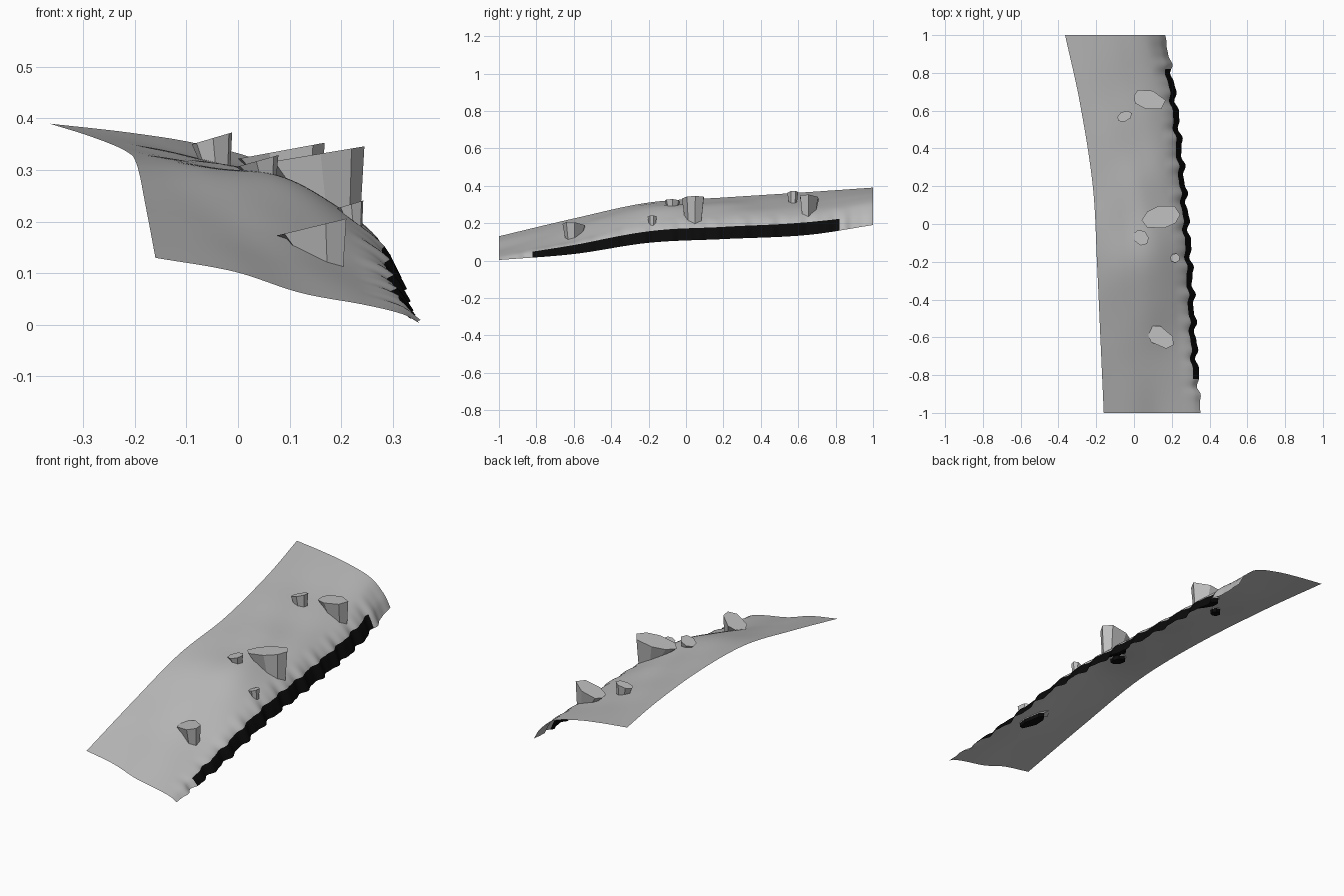
import bpy, bmesh, math
from mathutils import Vector

if "Cube" in bpy.data.objects:
    bpy.data.objects.remove(bpy.data.objects["Cube"])


def material(name, value):
    m = bpy.data.materials.new(name)
    m.diffuse_color = (value, value, value, 1)
    m.use_nodes = True
    m.node_tree.nodes["Principled BSDF"].inputs["Base Color"].default_value = m.diffuse_color
    return m


GROUND = material("ground grey", 0.5)
ROCK = material("rock grey", 0.52)
BLACK = material("cliff black", 0.003)


def curve(keys, vals, p):
    """Smooth interpolation through a few key values."""
    n = len(keys)
    i = 0
    while i < n - 2 and p > keys[i + 1]:
        i += 1

    def slope(k):
        a, b = max(k - 1, 0), min(k + 1, n - 1)
        return (vals[b] - vals[a]) / (keys[b] - keys[a])
    h = keys[i + 1] - keys[i]
    s = (p - keys[i]) / h
    return ((2*s**3 - 3*s*s + 1) * vals[i] + (s**3 - 2*s*s + s) * h * slope(i)
            + (3*s*s - 2*s**3) * vals[i + 1] + (s**3 - s*s) * h * slope(i + 1))


# Slope shape: edges and heights at six cross-sections
YS = (-1, -0.6, -0.2, 0.2, 0.65, 1)
LEFT = (-0.16, -0.178, -0.196, -0.218, -0.288, -0.365)
RIGHT = (0.352, 0.328, 0.305, 0.272, 0.225, 0.165)
TS = (0, 0.3, 0.55, 0.8, 0.94, 1)
HEIGHTS = (
    (0.13, 0.103, 0.062, 0.038, 0.020, 0.003),
    (0.225, 0.195, 0.160, 0.112, 0.083, 0.035),
    (0.31, 0.295, 0.278, 0.215, 0.157, 0.095),
    (0.337, 0.315, 0.290, 0.235, 0.180, 0.115),
    (0.366, 0.338, 0.306, 0.262, 0.205, 0.137),
    (0.39, 0.372, 0.350, 0.310, 0.245, 0.19),
)


def ground_z(t, y):
    z = curve(YS, [curve(TS, row, t) for row in HEIGHTS], y)
    fade = math.sin(math.pi * t) * (1 - y * y)
    return z + 0.004 * fade * math.sin(13 * y + 5 * t) * math.cos(9 * t - 4 * y)


def ground_at(x, y):
    l, r = curve(YS, LEFT, y), curve(YS, RIGHT, y)
    return ground_z(min(max((x - l) / (r - l), 0), 1), y)


def ripple(y):
    """Uneven outer rim of the cliff."""
    return 0.008 * math.sin(46 * y) + 0.004 * math.sin(83 * y + 1)


def finish(bm, name, mats):
    me = bpy.data.meshes.new(name)
    bm.to_mesh(me)
    bm.free()
    for m in mats:
        me.materials.append(m)
    ob = bpy.data.objects.new(name, me)
    bpy.context.collection.objects.link(ob)
    return ob


# Hillside sheet with a dark cliff band along its lower edge
NY, NT = 200, 50
bm = bmesh.new()
grid = []
for j in range(NY + 1):
    y = -1 + 2 * j / NY
    l, r = curve(YS, LEFT, y), curve(YS, RIGHT, y)
    row = []
    for i in range(NT + 1):
        t = i / NT
        x = l + (r - l) * t + ripple(y) * max(0, (t - 0.8) / 0.2) * min(1, 8 * (1 - abs(y)))
        row.append(bm.verts.new((x, y, ground_z(t, y))))
    grid.append(row)
for j in range(NY):
    y = -1 + (2 * j + 1) / NY
    for i in range(NT):
        f = bm.faces.new((grid[j][i], grid[j][i+1], grid[j+1][i+1], grid[j+1][i]))
        f.smooth = True
        if abs(y) < 0.82 and (i + 0.5) / NT > 0.94 + 0.5 * ripple(y):
            f.material_index = 1
finish(bm, "hillside", (GROUND, BLACK))


def rock(name, outline, z_left, z_right, taper=0.78):
    """Flat-topped rock whose walls narrow into the slope."""
    bm = bmesh.new()
    x0, x1 = min(p[0] for p in outline), max(p[0] for p in outline)
    yc = sum(p[1] for p in outline) / len(outline)
    pivot = x0 + 0.8 * (x1 - x0)
    rings = [[], [], []]
    for x, y in outline:
        s = (x - x0) / (x1 - x0)
        bx, by = pivot + (x - pivot) * taper, yc + (y - yc) * taper
        g = ground_at(bx, by)
        rings[0].append(bm.verts.new((x, y, z_left + (z_right - z_left) * s)))
        rings[1].append(bm.verts.new((bx, by, g - 0.004)))
        rings[2].append(bm.verts.new((bx, by, g - 0.025)))
    n = len(outline)
    bm.faces.new(rings[0])
    bm.faces.new(rings[2][::-1]).material_index = 1
    for k in range(2):
        for i in range(n):
            j = (i + 1) % n
            f = bm.faces.new((rings[k][j], rings[k][i], rings[k+1][i], rings[k+1][j]))
            f.material_index = k
    bmesh.ops.recalc_face_normals(bm, faces=bm.faces)
    finish(bm, name, (ROCK, BLACK))


def oval(cx, cy, rx, ry, turn, n=7):
    """Small irregular outline."""
    c, s = math.cos(turn), math.sin(turn)
    pts = []
    for i in range(n):
        a = 2 * math.pi * i / n
        u, v = rx * math.cos(a), ry * math.sin(a)
        pts.append((cx + u * c - v * s, cy + u * s + v * c))
    return pts


# Rocks scattered on the slope
rock("upper_rock", [(0.0, 0.68), (0.005, 0.64), (0.06, 0.61), (0.145, 0.61),
                    (0.168, 0.655), (0.10, 0.705), (0.02, 0.71)], 0.322, 0.353)
rock("large_rock", [(0.04, 0.02), (0.07, -0.018), (0.16, -0.022), (0.22, 0.005),
                    (0.245, 0.05), (0.215, 0.095), (0.13, 0.095), (0.07, 0.065)], 0.312, 0.346)
rock("lower_rock", [(0.07, -0.575), (0.09, -0.625), (0.17, -0.66), (0.21, -0.64),
                    (0.205, -0.595), (0.14, -0.54), (0.095, -0.54)], 0.172, 0.206)
rock("upper_pebble", oval(-0.05, 0.57, 0.042, 0.027, 0.4), 0.350, 0.373)
rock("middle_pebble", oval(0.037, -0.072, 0.046, 0.038, -0.8), 0.306, 0.329)
rock("edge_pebble", oval(0.218, -0.18, 0.026, 0.025, 0.3), 0.226, 0.241)
